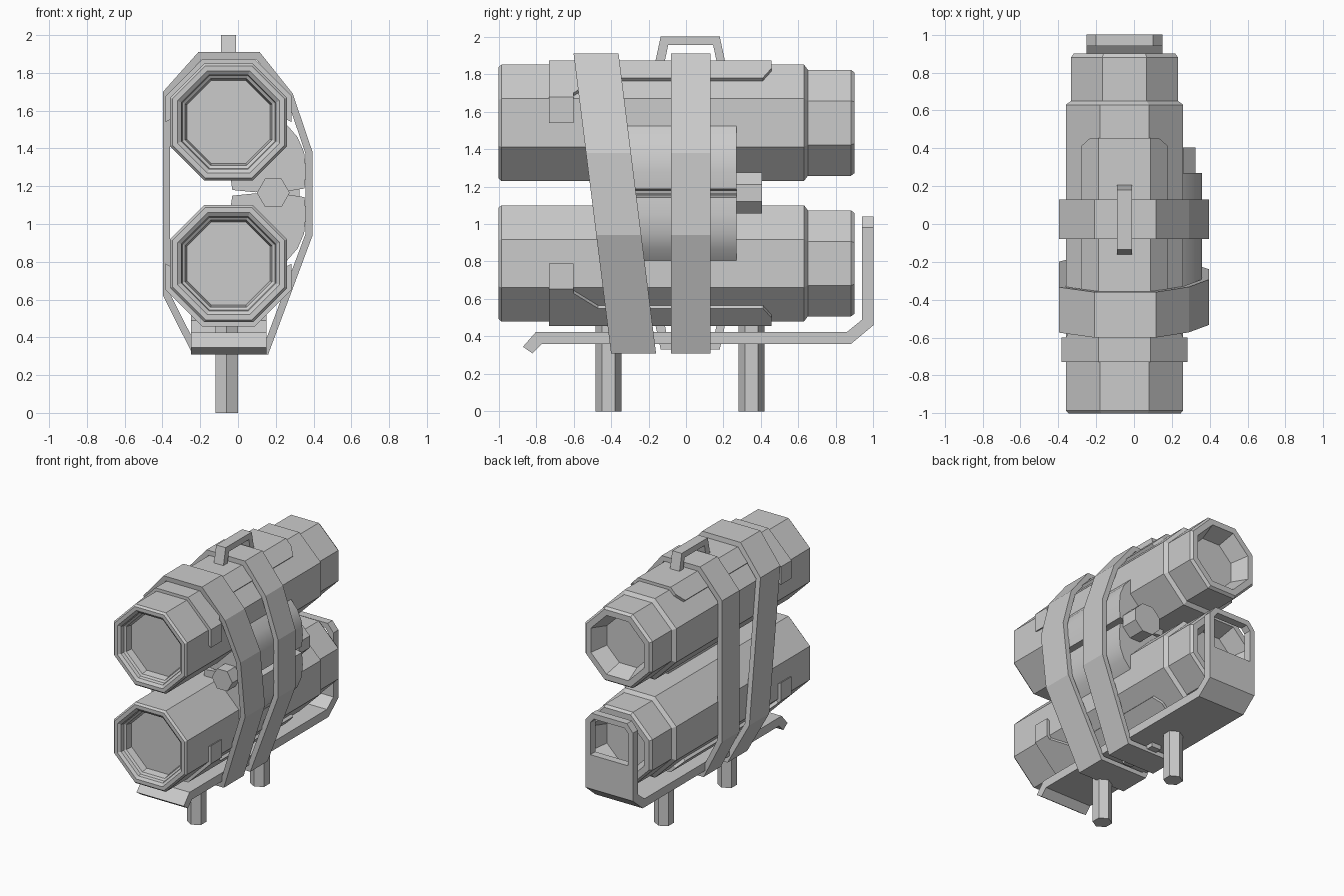
import bpy, bmesh
from math import tan, sin, cos, pi, radians
from mathutils import Vector

if "Cube" in bpy.data.objects:
    bpy.data.objects.remove(bpy.data.objects["Cube"])

CX, ZT, ZMID = -0.05, 1.54, 1.165      # tube axis x, upper tube z, mirror plane z
T8 = tan(pi / 8)


def loft(name, sections, ring=False, smooth=False):
    """Skin equal-length closed sections; cap the ends, or join last to first."""
    bm = bmesh.new()
    rows = [[bm.verts.new(p) for p in s] for s in sections]
    n = len(rows[0])
    pairs = list(zip(rows, rows[1:]))
    if ring:
        pairs.append((rows[-1], rows[0]))
    else:
        bm.faces.new(rows[0])
        bm.faces.new(rows[-1])
    for a, b in pairs:
        for i in range(n):
            j = (i + 1) % n
            bm.faces.new((a[i], a[j], b[j], b[i]))
    bmesh.ops.recalc_face_normals(bm, faces=bm.faces)
    me = bpy.data.meshes.new(name)
    bm.to_mesh(me)
    bm.free()
    if smooth:
        for p in me.polygons:
            p.use_smooth = True
        me.set_sharp_from_angle(angle=radians(30))
    ob = bpy.data.objects.new(name, me)
    bpy.context.collection.objects.link(ob)
    return ob


def mirrored(name, ob):
    """Copy an upper part to the lower half, mirrored in z."""
    me = ob.data.copy()
    for v in me.vertices:
        v.co.z = 2 * ZMID - v.co.z
    me.flip_normals()
    new = bpy.data.objects.new(name, me)
    bpy.context.collection.objects.link(new)


def prism_y(name, pts, y0, y1, smooth=False):
    return loft(name, [[(x, y, z) for x, z in pts] for y in (y0, y1)], smooth=smooth)


def prism_x(name, pts, x0, x1):
    return loft(name, [[(x, y, z) for y, z in pts] for x in (x0, x1)])


def ngon(n, r, cx, cz, start):
    return [(cx + r * cos(start + 2 * pi * i / n), cz + r * sin(start + 2 * pi * i / n))
            for i in range(n)]


def band(name, pts, t, y0, y1, shear=0.0):
    """Closed strap: clockwise x-z outline offset inward by t, sheared along y."""
    P = [Vector(p) for p in pts]
    secs = []
    for i, p in enumerate(P):
        d0 = (p - P[i - 1]).normalized()
        d1 = (P[(i + 1) % len(P)] - p).normalized()
        n0, n1 = Vector((d0.y, -d0.x)), Vector((d1.y, -d1.x))
        q = p + (n0 + n1) * t / (1 + n0.dot(n1))
        secs.append([(v.x, y + (1.91 - v.y) * shear, v.y)
                     for v, y in ((p, y0), (p, y1), (q, y1), (q, y0))])
    return loft(name, secs, ring=True)


# Octagonal tubes: stepped profile (y, apothem) with recessed ends
profile = [(-0.90, 0.22), (-0.95, 0.23), (-0.96, 0.245), (-0.985, 0.25), (-1.0, 0.27),
           (-1.0, 0.297), (-0.985, 0.31), (0.63, 0.31), (0.65, 0.283),
           (0.88, 0.283), (0.90, 0.268), (0.90, 0.225), (0.77, 0.18)]
tube = loft("upper_tube", [[(x, y, z) for x, z in ngon(8, a / cos(pi / 8), CX, ZT, pi / 8)]
                           for y, a in profile])
mirrored("lower_tube", tube)

# Saddle clamps: a half-octagon arm plus a long narrow rail
AO, AI = 0.333, 0.295
half = lambda a: [(a, 0.0 if a == AO else 0.02), (a, a * T8), (a * T8, a)]
right_o, right_i = half(AO), half(AI)
outline = (right_o + [(-x, z) for x, z in reversed(right_o)]
           + [(-x, z) for x, z in right_i] + list(reversed(right_i)))
arm = prism_y("upper_clamp_arm", [(CX + x, ZT + z) for x, z in outline], -0.73, -0.60)
mirrored("lower_clamp_arm", arm)


def rail_section(y, v):
    x = AO * 2 ** 0.5 - v
    o = [(x, v), (AO * T8, AO)]
    i = [(x - 0.026, v - 0.026), (AI * T8, AI)]
    pts = (o + [(-a, b) for a, b in reversed(o)]
           + [(-a, b) for a, b in i] + list(reversed(i)))
    return [(CX + a, y, ZT + b) for a, b in pts]


rail = loft("upper_clamp_rail", [rail_section(y, v) for y, v in
            ((-0.62, 0.16), (-0.60, 0.16), (-0.47, 0.24), (0.41, 0.24), (0.455, 0.29))])
mirrored("lower_clamp_rail", rail)

# Carry handle, repeated underneath
handle = prism_x("top_handle", [(-0.165, 1.86), (-0.135, 2.0), (0.18, 2.0), (0.21, 1.86),
                                (0.165, 1.86), (0.145, 1.955), (-0.095, 1.955), (-0.115, 1.86)],
                 -0.09, -0.01)
mirrored("bottom_handle", handle)

# Two straps around both tubes, the front one slanted
strap = [(-0.21, 1.91), (0.115, 1.91), (0.29, 1.69), (0.395, 1.38), (0.395, 0.94),
         (0.16, 0.31), (-0.24, 0.31), (-0.397, 0.62), (-0.397, 1.70)]
band("straight_strap", strap, 0.038, -0.08, 0.13)
band("slanted_strap", strap, 0.038, -0.60, -0.36, shear=0.125)

# Hinged side plates between the tubes
plate = prism_y("upper_side_plate", [(-0.04, 1.25), (-0.03, 1.18), (0.09, 1.168), (0.27, 1.175),
                                     (0.352, 1.188), (0.36, 1.28), (0.35, 1.38), (0.315, 1.46),
                                     (0.25, 1.535), (0.20, 1.42), (0.07, 1.27)],
                -0.36, 0.27, smooth=True)
mirrored("lower_side_plate", plate)
prism_y("hinge_bolt", ngon(6, 0.087, 0.187, ZMID, 0), -0.46, 0.30)
prism_y("hinge_nut", ngon(8, 0.118, 0.217, ZMID, pi / 8), 0.27, 0.405)

# Base skid: bent front lip, turned up at the rear into an open frame
prism_x("base_skid", [(-0.80, 0.425), (-0.87, 0.345), (-0.82, 0.31), (-0.77, 0.36), (0.88, 0.36),
                      (1.0, 0.46), (1.0, 0.68), (0.94, 0.68), (0.94, 0.49), (0.86, 0.425)],
        -0.25, 0.15)
band("rear_frame", [(-0.25, 0.68), (-0.25, 0.98), (-0.20, 1.04), (0.10, 1.04),
                    (0.15, 0.98), (0.15, 0.68)], 0.04, 0.94, 1.0)

# Hexagonal legs
for name, yc in (("front_leg", -0.413), ("rear_leg", 0.35)):
    loft(name, [[(x - 0.06, y, z) for x, y in ngon(6, 0.069, 0, yc, pi / 6)]
                for z in (0.0, 0.5)])
